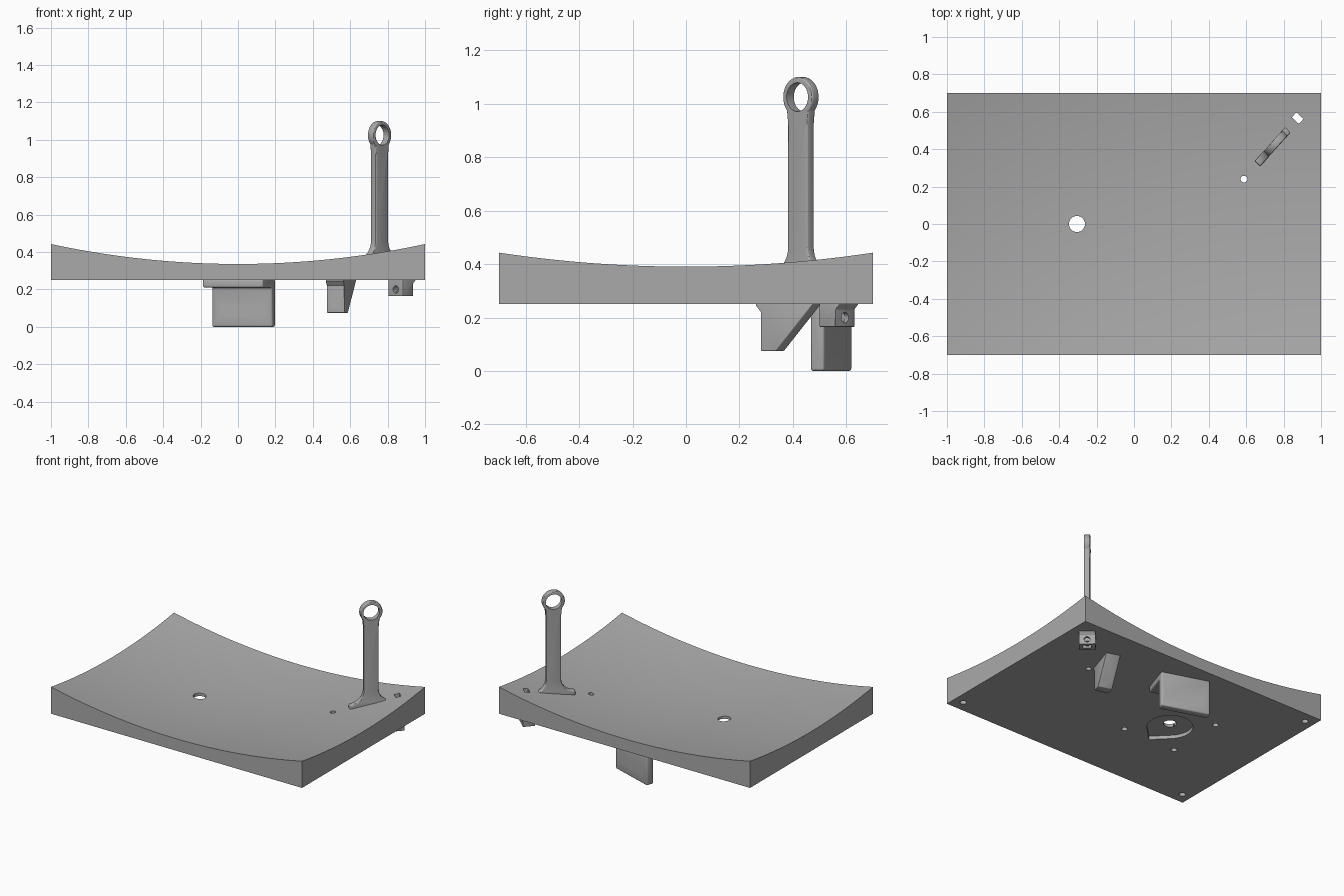
import bpy, bmesh
from math import sin, cos, pi, radians, sqrt
from mathutils import Matrix, Vector

if "Cube" in bpy.data.objects:
    bpy.data.objects.remove(bpy.data.objects["Cube"], do_unlink=True)

grey = bpy.data.materials.new("grey plastic")
grey.use_nodes = True
COLOUR = (0.4, 0.4, 0.4, 1)
grey.diffuse_color = COLOUR
grey.node_tree.nodes["Principled BSDF"].inputs["Base Color"].default_value = COLOUR
UP = Vector((0, 0, 1))
BASE = 0.25          # underside of the tray


def make(name, bm):
    bmesh.ops.recalc_face_normals(bm, faces=bm.faces)
    me = bpy.data.meshes.new(name)
    bm.to_mesh(me)
    bm.free()
    ob = bpy.data.objects.new(name, me)
    bpy.context.collection.objects.link(ob)
    me.materials.append(grey)
    return ob


def frame(x, y, z, a, b):
    """Matrix whose local x and y axes are a and b."""
    m = Matrix((a, b, a.cross(b))).transposed().to_4x4()
    m.translation = (x, y, z)
    return m


def solid(name, points, depth, matrix):
    """Extrude a 2D outline to both sides of its plane."""
    bm = bmesh.new()
    face = bm.faces.new([bm.verts.new((u, v, -depth / 2)) for u, v in points])
    ext = bmesh.ops.extrude_face_region(bm, geom=[face])["geom"]
    bmesh.ops.translate(bm, vec=(0, 0, depth),
                        verts=[g for g in ext if isinstance(g, bmesh.types.BMVert)])
    bm.transform(matrix)
    return make(name, bm)


def arc(cx, cy, r, start, end, n=24):
    angles = [radians(start + (end - start) * i / n) for i in range(n + 1)]
    return [(cx + r * cos(t), cy + r * sin(t)) for t in angles]


def circle(r):
    return arc(0, 0, r, 0, 345, 23)


def teardrop(r):
    return arc(0, 0, r, 45, 315) + [(r * sqrt(2), 0)]


def use(ob, mod):
    bpy.ops.object.select_all(action="DESELECT")
    bpy.context.view_layer.objects.active = ob
    ob.select_set(True)
    bpy.ops.object.modifier_apply(modifier=mod.name)


def bevel(ob, width):
    mod = ob.modifiers.new("round", "BEVEL")
    mod.width, mod.segments, mod.limit_method = width, 3, "ANGLE"
    mod.angle_limit = radians(40)
    use(ob, mod)


def cut(ob, points, depth, matrix):
    cutter = solid("cutter", points, depth, matrix)
    mod = ob.modifiers.new("cut", "BOOLEAN")
    mod.operation, mod.solver, mod.object = "DIFFERENCE", "EXACT", cutter
    use(ob, mod)
    bpy.data.objects.remove(cutter, do_unlink=True)


def smooth(ob):
    bpy.ops.object.select_all(action="DESELECT")
    bpy.context.view_layer.objects.active = ob
    ob.select_set(True)
    bpy.ops.object.shade_smooth_by_angle(angle=radians(30))


def heading(degrees):
    """Direction on the ground and the one to its right."""
    u = Vector((cos(radians(degrees)), sin(radians(degrees)), 0))
    return u, u.cross(UP)


def vertical(x, y, z=BASE, turn=0):
    u, e = heading(turn)
    return frame(x, y, z, u, -e)


# Tray with a shallow spherical dish on top
bm = bmesh.new()
bmesh.ops.create_grid(bm, x_segments=40, y_segments=28, size=1)
ext = bmesh.ops.extrude_face_region(bm, geom=bm.faces[:])["geom"]
top = {g for g in ext if isinstance(g, bmesh.types.BMVert)}
R = 4.8
for v in bm.verts:
    v.co.y *= 0.7
    v.co.z = 0.285 + R - sqrt(R * R - v.co.x ** 2 - v.co.y ** 2) if v in top else BASE
tray = make("tray", bm)

# Motor opening with a teardrop pocket and four screw holes around it
MX = -0.305
cut(tray, circle(0.043), 1, vertical(MX, 0))
cut(tray, teardrop(0.15), 0.05, vertical(MX, 0, turn=-90))
for sx in (-1, 1):
    for sy in (-1, 1):
        cut(tray, circle(0.02), 0.06, vertical(MX + sx * 0.21, sy * 0.21))
# Mounting holes in the underside and the small through hole
for x, y in ((0.93, -0.62), (-0.93, 0.62), (-0.93, -0.62), (0.52, 0.62)):
    cut(tray, circle(0.022), 0.12, vertical(x, y))
cut(tray, circle(0.018), 1, vertical(0.588, 0.24))
# Slot behind the post
POST_TURN = 48
slot = [(-0.018, -0.026), (0.018, -0.026), (0.018, 0.026), (-0.018, 0.026)]
slot_place = vertical(0.875, 0.566, turn=POST_TURN)
cut(tray, slot, 1, slot_place)
smooth(tray)

# Post with flared foot and eye ring
u, e = heading(POST_TURN)
right = [(0.145, 0.33)] + arc(0.145, 0.465, 0.095, 270, 180, 8)
right += [(0.05, 0.92), (0.053, 0.95)]
left = [(-a, b) for a, b in reversed(right)]
ring = arc(0, 1.025, 0.075, -42, 222, 36)
post = solid("eye_post", right + ring + left, 0.04, frame(0.757, 0.43, 0, u, UP))
bevel(post, 0.007)
cut(post, arc(0, 0, 0.054, 0, 350, 35), 0.2, frame(0.757, 0.43, 1.025, u, UP))
smooth(post)

# Slotted block under the post
block = solid("slot_block", [(-0.04, 0.165), (0.04, 0.165), (0.04, 0.23), (0.06, 0.25),
                             (0.06, 0.255), (-0.04, 0.255)],
              0.108, frame(0.87, 0.565, 0, u, UP))
bevel(block, 0.008)
cut(block, slot, 1, slot_place)
cut(block, circle(0.02), 0.3, frame(0.87, 0.565, 0.2, e, UP))
smooth(block)

# Angle bracket with two teardrop bolt holes
u, e = heading(72)
bracket = solid("angle_bracket", [(-0.0275, 0), (0.0275, 0), (0.0275, 0.255), (-0.19, 0.255),
                                  (-0.19, 0.21), (-0.0275, 0.21)],
                0.34, frame(0.03, 0.543, 0, u, UP))
bevel(bracket, 0.01)
for side in (-1, 1):
    place = Vector((0.03, 0.543, 0.085)) + e * side * 0.102
    cut(bracket, teardrop(0.025), 0.2, frame(*place, e, UP))
smooth(bracket)

# Wedge bracket with a bolt hole
wedge = solid("wedge_bracket", [(0, 0.075), (0.06, 0.075), (0.205, 0.25), (0.205, 0.255),
                                (-0.02, 0.255), (-0.02, 0.245), (0, 0.22)],
              0.1, frame(0.522, 0.295, 0, u, UP))
bevel(wedge, 0.01)
cut(wedge, circle(0.025), 0.6, frame(0.522, 0.295, 0.125, e, UP))
smooth(wedge)
